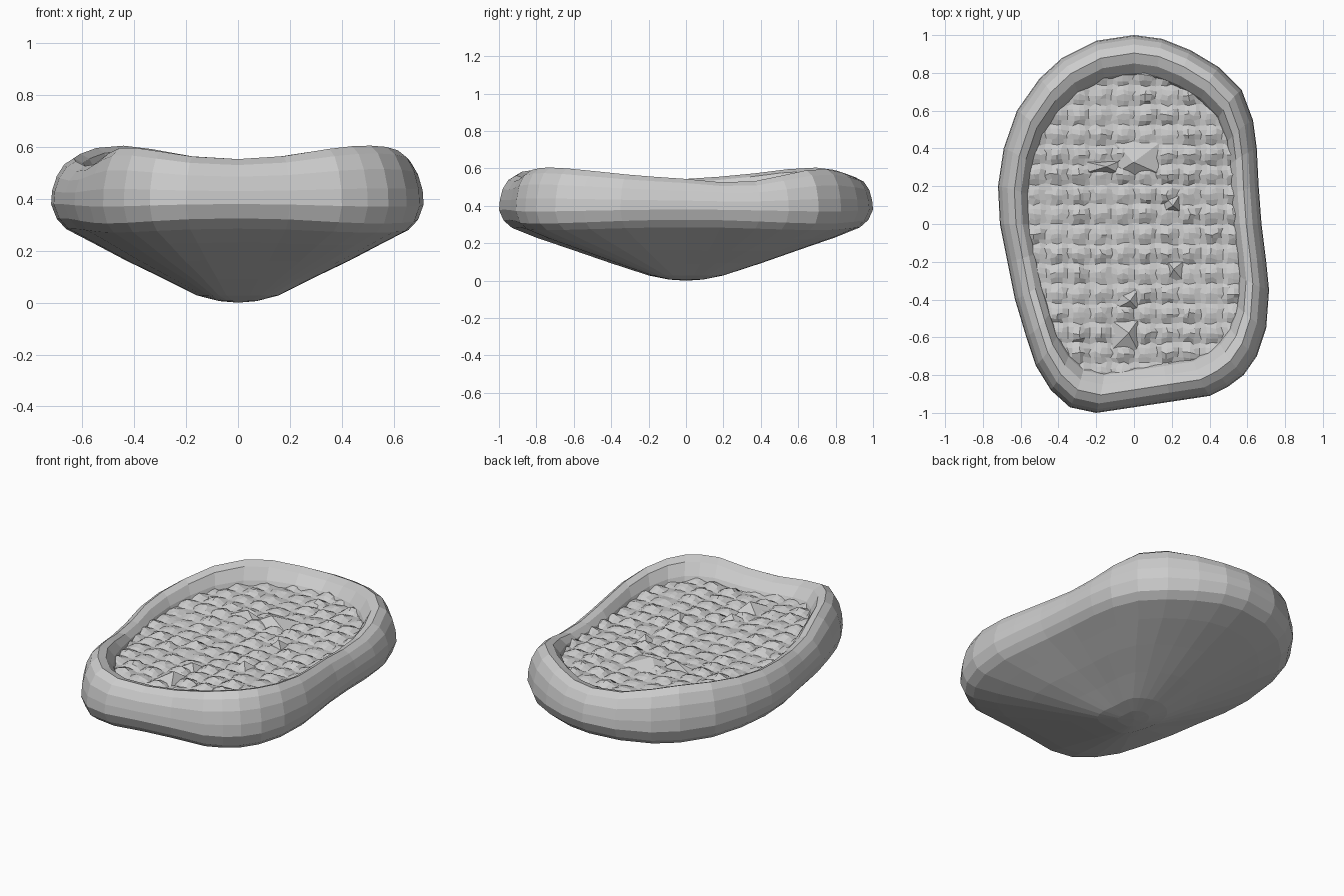
import bpy, math, random

if "Cube" in bpy.data.objects:
    bpy.data.objects.remove(bpy.data.objects["Cube"])
random.seed(4)

# plan outline of the rim, clockwise from the back
OUT = [(0, 1), (.15, .98), (.3, .92), (.45, .83), (.57, .71), (.63, .55), (.65, .4),
       (.66, .2), (.675, 0), (.70, -.2), (.715, -.35), (.70, -.55), (.65, -.7),
       (.58, -.8), (.5, -.86), (.4, -.91), (.2, -.94), (0, -.97), (-.2, -1),
       (-.34, -.97), (-.44, -.88), (-.52, -.75), (-.57, -.6), (-.63, -.4), (-.67, -.2),
       (-.71, 0), (-.72, .2), (-.69, .4), (-.62, .6), (-.5, .77), (-.38, .88), (-.2, .97)]
N = len(OUT)


def corner(x, y):
    """0 at the middle of each side, 1 at the four corners."""
    return abs(math.sin(2 * math.atan2(y, x / .7))) ** 2.6


def dip(x, y):
    """Sag of the rim on the left front and the right back."""
    if abs(x) < .4:
        return 0
    return math.exp(-((y - math.copysign(.38, x)) / .3) ** 2)


def make(name, verts, faces):
    me = bpy.data.meshes.new(name)
    me.from_pydata(verts, [], faces)
    me.update()
    ob = bpy.data.objects.new(name, me)
    bpy.context.collection.objects.link(ob)
    return ob


# cushion shell: rings (x scale, y scale, side height, extra corner height, sag)
RINGS = [(.1, .09, .006, 0, 0), (.22, .2, .028, 0, 0), (.4, .4, .093, 0, 0),
         (.6, .6, .163, -.005, 0), (.78, .8, .232, -.01, 0), (.92, .93, .285, -.015, 0),
         (.97, .975, .325, -.02, 0), (1, 1, .38, -.01, 0), (.995, .995, .43, .01, .01),
         (.97, .98, .485, .03, .025), (.93, .95, .53, .045, .04), (.88, .905, .553, .052, .045),
         (.83, .85, .535, .05, .035), (.79, .8, .49, .03, .01), (.76, .76, .42, .01, 0)]
verts, faces = [(0, 0, 0)], []
for sx, sy, z, dz, sag in RINGS:
    verts += [(x * sx, y * sy, z + dz * corner(x, y) - sag * dip(x, y)) for x, y in OUT]
for i in range(N):
    j = (i + 1) % N
    faces.append((0, 1 + i, 1 + j))
    for r in range(len(RINGS) - 1):
        a, b = 1 + r * N, 1 + (r + 1) * N
        faces.append((a + i, b + i, b + j, a + j))
make("cushion_shell", verts, faces)


def inside(x, y):
    """Point test against the inner outline."""
    hit = False
    for i in range(N):
        (x1, y1), (x2, y2) = [(p[0] * .84, p[1] * .84) for p in (OUT[i - 1], OUT[i])]
        if (y1 > y) != (y2 > y) and x < x1 + (y - y1) * (x2 - x1) / (y2 - y1):
            hit = not hit
    return hit


# quilted floor: grid of small uneven lumps
PX, PY, SUB = .117, .105, 4
NX, NY = 12 * SUB, 16 * SUB
lump = {(i, j): random.uniform(.014, .034) for i in range(-1, 14) for j in range(-1, 18)}


def floor_z(x, y):
    return .47 + .02 * corner(x, y) * min(1, math.hypot(x / .5, y / .8))


verts, index, faces = [], {}, []
for j in range(NY + 1):
    for i in range(NX + 1):
        x, y = (i / SUB - 6) * PX, (j / SUB - 8) * PY
        if inside(x, y):
            u, v = i / SUB % 1, j / SUB % 1
            h = lump[i // SUB, j // SUB] * (math.sin(math.pi * u) * math.sin(math.pi * v)) ** 1.3
            index[i, j] = len(verts)
            verts.append((x + random.uniform(-.008, .008), y + random.uniform(-.008, .008),
                          floor_z(x, y) + h))
for (i, j) in index:
    q = [(i, j), (i + 1, j), (i + 1, j + 1), (i, j + 1)]
    if all(k in index for k in q):
        faces.append([index[k] for k in q])
make("quilted_floor", verts, faces)


# larger angular chips lying on the floor
def chip(n, x, y, sx, sy, h):
    z = floor_z(x, y)
    base = [(x - sx, y - sy, z), (x + sx, y - sy, z), (x + sx, y + sy, z), (x - sx, y + sy, z)]
    top = (x + random.uniform(-.4, .4) * sx, y + random.uniform(-.4, .4) * sy, z + h)
    make(f"floor_chip_{n}", base + [top],
         [(0, 1, 4), (1, 2, 4), (2, 3, 4), (3, 0, 4), (3, 2, 1, 0)])


for n, c in enumerate([(.02, .35, .13, .09, .05), (-.17, .3, .09, .03, .045),
                       (-.05, -.59, .07, .08, .05), (-.04, -.4, .06, .05, .04),
                       (.2, .11, .04, .04, .045), (.22, -.25, .04, .05, .04)]):
    chip(n, *c)
